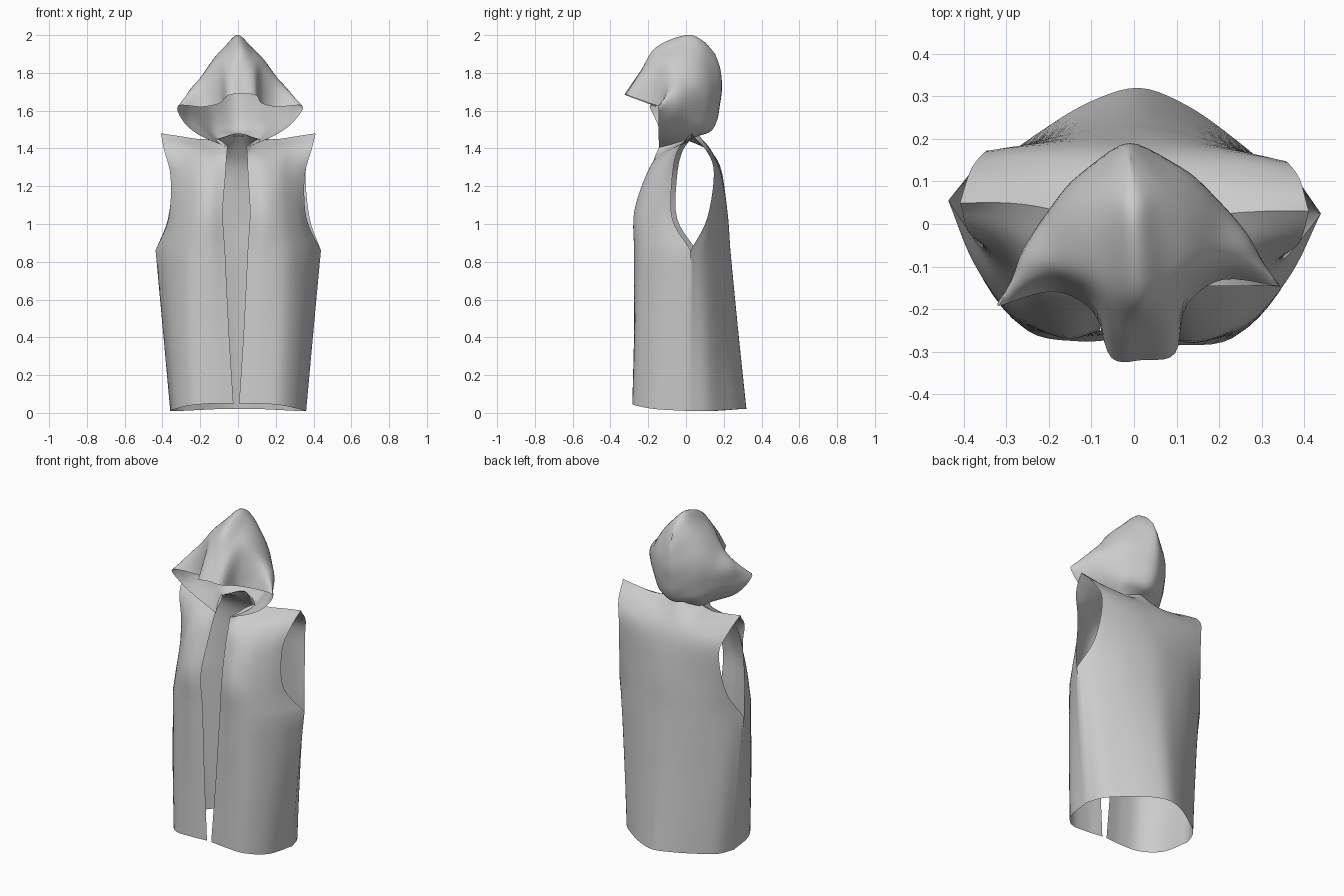
import bpy, bmesh, math
from mathutils import Vector, Matrix


def beyond(end, inner):
    """Ghost point past a line's end: mirrored at the centre plane, else straight on."""
    if abs(end.x) < 1e-6 < abs(inner.x):
        return Vector((-inner.x, inner.y, inner.z))
    return 2 * end - inner


def smooth_line(points, steps):
    """Catmull-Rom curve through the points."""
    p = [Vector(q) for q in points]
    p = [beyond(p[0], p[1])] + p + [beyond(p[-1], p[-2])]
    out = []
    for i in range(1, len(p) - 2):
        a, b, c, d = p[i - 1:i + 3]
        for k in range(steps):
            t = k / steps
            out.append(0.5 * (2 * b + (c - a) * t + (2 * a - 5 * b + 4 * c - d) * t * t
                              + (3 * b - a - 3 * c + d) * t ** 3))
    return out + [p[-2]]


def twist(v):
    """The worn garment turns slightly one way, the hood the other."""
    t = min(max((v.z - 1.46) / 0.16, 0), 1)
    return Matrix.Rotation(math.radians(-2 + 6 * t), 3, 'Z') @ v


def add_sheet(bm, rows, side, steps=5):
    """Smooth cloth panel through a coarse grid of points."""
    rows = [smooth_line(r, steps) for r in rows]
    cols = [smooth_line(c, steps) for c in zip(*rows)]
    grid = [[bm.verts.new(twist(Vector((v.x * side, v.y, v.z)))) for v in c] for c in cols]
    for a, b in zip(grid, grid[1:]):
        for j in range(len(a) - 1):
            bm.faces.new((a[j], a[j + 1], b[j + 1], b[j]))


def cloth(name, panels):
    """Garment from half panels, built on both sides and welded."""
    bm = bmesh.new()
    for rows in panels:
        for side in (1, -1):
            add_sheet(bm, rows, side)
    bmesh.ops.remove_doubles(bm, verts=bm.verts, dist=0.002)
    bmesh.ops.recalc_face_normals(bm, faces=bm.faces)
    mesh = bpy.data.meshes.new(name)
    bm.to_mesh(mesh)
    bm.free()
    ob = bpy.data.objects.new(name, mesh)
    bpy.context.collection.objects.link(ob)
    bpy.ops.object.select_all(action='DESELECT')
    ob.select_set(True)
    bpy.context.view_layer.objects.active = ob
    bpy.ops.object.shade_smooth_by_angle(angle=math.radians(60))


# Front panel: hem to shoulder, front opening to side seam and armhole
front = [
    [(.015, -.27, .05), (.12, -.28, .05), (.24, -.26, .04), (.33, -.15, .02), (.36, .03, .01)],
    [(.04, -.26, .45), (.14, -.27, .45), (.26, -.245, .45), (.355, -.13, .45), (.40, .03, .45)],
    [(.06, -.25, .86), (.15, -.27, .86), (.27, -.23, .86), (.37, -.11, .86), (.438, .04, .86)],
    [(.072, -.25, 1.06), (.15, -.27, 1.06), (.24, -.23, 1.05), (.32, -.14, 1.04), (.365, -.06, 1.03)],
    [(.06, -.20, 1.25), (.14, -.21, 1.25), (.22, -.18, 1.25), (.29, -.12, 1.25), (.355, -.06, 1.25)],
    [(.055, -.165, 1.35), (.13, -.14, 1.36), (.22, -.09, 1.38), (.30, -.05, 1.39), (.39, -.03, 1.39)],
    [(.05, -.14, 1.41), (.11, 0, 1.45), (.21, .03, 1.45), (.31, .04, 1.465), (.41, .04, 1.48)],
]

# Back panel: hem to shoulder, centre back to side seam and armhole
back = [
    [(0, .32, .02), (.11, .285, .02), (.22, .215, .015), (.32, .13, .01), (.36, .03, .01)],
    [(0, .275, .45), (.11, .25, .45), (.23, .195, .45), (.345, .12, .45), (.40, .03, .45)],
    [(0, .235, .86), (.12, .22, .86), (.25, .18, .86), (.37, .11, .86), (.438, .04, .86)],
    [(0, .22, 1.06), (.11, .21, 1.06), (.23, .185, 1.05), (.33, .15, 1.04), (.375, .125, 1.03)],
    [(0, .185, 1.28), (.10, .185, 1.28), (.20, .18, 1.28), (.29, .17, 1.28), (.352, .16, 1.27)],
    [(0, .13, 1.39), (.11, .12, 1.39), (.20, .12, 1.39), (.30, .12, 1.39), (.385, .12, 1.39)],
    [(0, .06, 1.48), (.11, 0, 1.45), (.21, .03, 1.45), (.31, .04, 1.465), (.41, .04, 1.48)],
]
# Split at the armpit so the side seam stays closed and the armhole has a sharp base
cloth("vest_body", [front[:3], back[:3], front[2:], back[2:]])

# Hood: ribs from the face opening to the centre back, each from crown to neck
hood = [
    [(0, -.32, 1.69), (.075, -.31, 1.68), (.11, -.20, 1.64), (.20, -.145, 1.62),
     (.33, -.17, 1.625), (.29, -.15, 1.54), (.20, -.14, 1.47), (.05, -.14, 1.405)],
    [(0, -.24, 1.81), (.07, -.23, 1.80), (.12, -.16, 1.77), (.20, -.11, 1.74),
     (.29, -.11, 1.67), (.275, -.10, 1.56), (.19, -.09, 1.48), (.085, -.08, 1.42)],
    [(0, -.16, 1.935), (.07, -.13, 1.90), (.13, -.10, 1.86), (.20, -.06, 1.78),
     (.26, -.04, 1.69), (.245, -.04, 1.58), (.18, -.03, 1.50), (.108, -.03, 1.435)],
    [(0, 0, 2.0), (.06, .01, 1.95), (.13, .02, 1.87), (.18, .04, 1.77),
     (.195, .05, 1.68), (.18, .05, 1.58), (.15, .05, 1.51), (.105, .015, 1.445)],
    [(0, .09, 1.97), (.05, .10, 1.92), (.09, .11, 1.84), (.11, .125, 1.76),
     (.12, .125, 1.68), (.11, .12, 1.59), (.10, .10, 1.51), (.055, .052, 1.46)],
    [(0, .155, 1.90), (0, .18, 1.83), (0, .19, 1.76), (0, .19, 1.70),
     (0, .18, 1.63), (0, .165, 1.55), (0, .13, 1.49), (0, .06, 1.465)],
]
cloth("hood", [hood])
